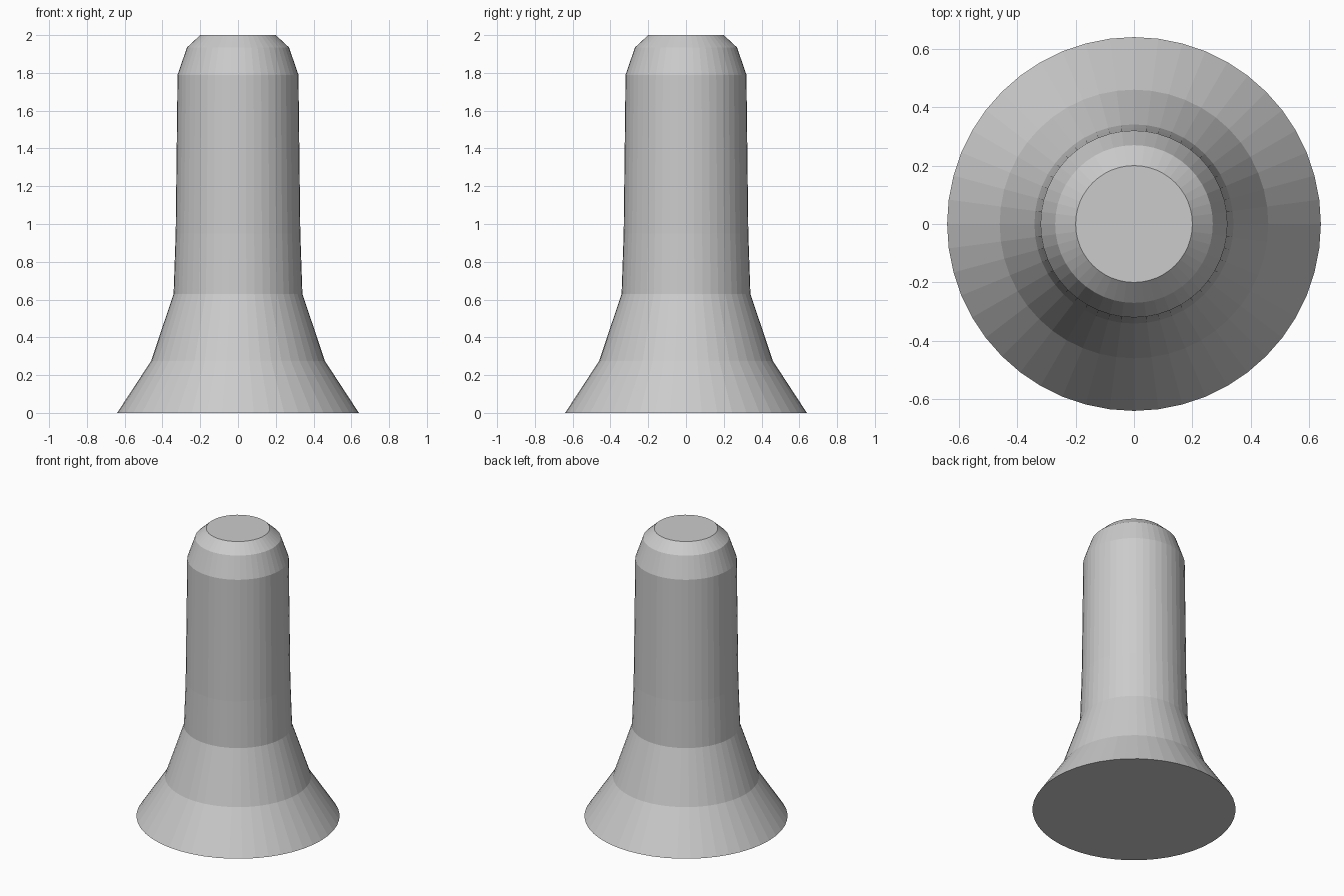
import bpy, bmesh
from math import cos, sin, tau

cube = bpy.data.objects.get("Cube")
if cube:
    bpy.data.objects.remove(cube, do_unlink=True)

SIDES = 48

# Plain light grey
grey = bpy.data.materials.new("light_grey")
grey.use_nodes = True
color = (0.6, 0.6, 0.6, 1.0)
grey.diffuse_color = color
grey.node_tree.nodes["Principled BSDF"].inputs["Base Color"].default_value = color


def lathe(name, profile, material):
    """Turn a (radius, height) profile around z and close both ends."""
    bm = bmesh.new()
    rings = [[bm.verts.new((r * cos(tau * i / SIDES), r * sin(tau * i / SIDES), z))
              for i in range(SIDES)] for r, z in profile]
    for low, high in zip(rings, rings[1:]):
        for i in range(SIDES):
            j = (i + 1) % SIDES
            bm.faces.new((low[i], low[j], high[j], high[i]))
    bm.faces.new(rings[0][::-1])
    bm.faces.new(rings[-1])
    mesh = bpy.data.meshes.new(name)
    bm.to_mesh(mesh)
    bm.free()
    mesh.materials.append(material)
    obj = bpy.data.objects.new(name, mesh)
    bpy.context.collection.objects.link(obj)
    return obj


# Flared foot, slightly tapered shaft and chamfered tip in one turned body
lathe("flared_peg", [
    (0.64, 0.0), (0.46, 0.275), (0.341, 0.63),
    (0.33, 0.95), (0.32, 1.79), (0.27, 1.935), (0.20, 2.0),
], grey)
